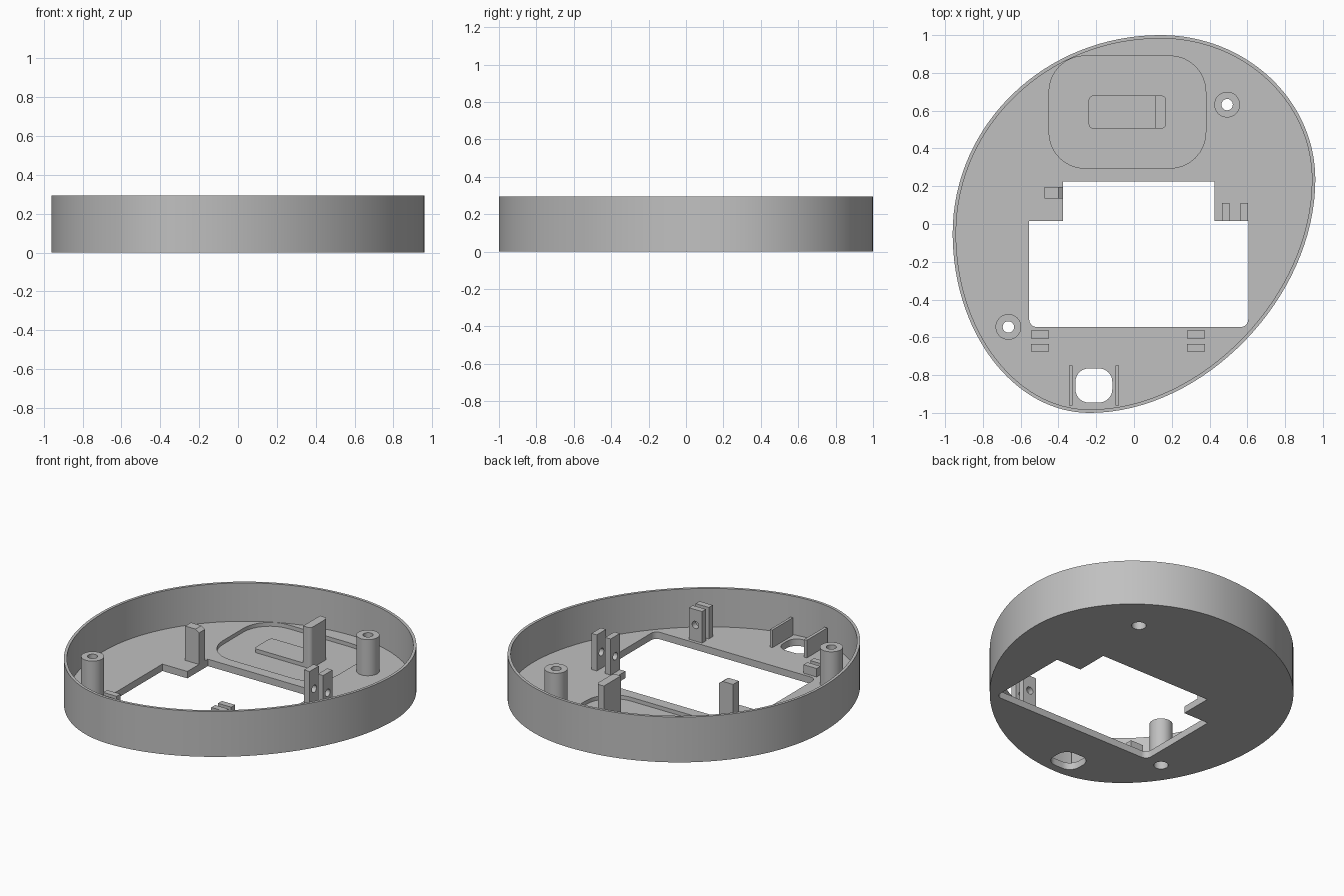
import bpy, bmesh, math
from mathutils import Vector

cube = bpy.data.objects.get("Cube")
if cube:
    bpy.data.objects.remove(cube)

HEIGHT, FLOOR, RECESS, WALL = 0.295, 0.045, 0.02, 0.018

grey = bpy.data.materials.new("plain_grey")
grey.use_nodes = True
grey.diffuse_color = (0.53, 0.53, 0.53, 1)
grey.node_tree.nodes["Principled BSDF"].inputs["Base Color"].default_value = grey.diffuse_color


def prism(name, pts, z0, z1, axis="z"):
    """Extrude a closed outline between two levels along z, x or y."""
    place = {"z": lambda a, b, h: (a, b, h),
             "x": lambda a, b, h: (h, a, b),
             "y": lambda a, b, h: (a, h, b)}[axis]
    bm = bmesh.new()
    low = [bm.verts.new(place(a, b, z0)) for a, b in pts]
    high = [bm.verts.new(place(a, b, z1)) for a, b in pts]
    bm.faces.new(low[::-1])
    bm.faces.new(high)
    n = len(pts)
    for i in range(n):
        j = (i + 1) % n
        bm.faces.new((low[i], low[j], high[j], high[i]))
    bmesh.ops.recalc_face_normals(bm, faces=bm.faces)
    mesh = bpy.data.meshes.new(name)
    bm.to_mesh(mesh)
    bm.free()
    mesh.materials.append(grey)
    ob = bpy.data.objects.new(name, mesh)
    bpy.context.collection.objects.link(ob)
    return ob


def rect(x0, x1, y0, y1, radii=(0, 0, 0, 0)):
    """Rectangle outline; radii run lower left, lower right, upper right, upper left."""
    pts = []
    corners = [(x0, y0, 1, 1), (x1, y0, -1, 1), (x1, y1, -1, -1), (x0, y1, 1, -1)]
    for k, ((x, y, sx, sy), r) in enumerate(zip(corners, radii)):
        if r == 0:
            pts.append((x, y))
            continue
        for i in range(9):
            a = math.pi + (k + i / 8) * math.pi / 2
            pts.append((x + sx * r + r * math.cos(a), y + sy * r + r * math.sin(a)))
    return pts


def circle(x, y, r, n=40):
    return [(x + r * math.cos(2 * math.pi * i / n), y + r * math.sin(2 * math.pi * i / n))
            for i in range(n)]


def cut(ob, *cutters):
    """Subtract the cutters from the object and remove them."""
    bpy.context.view_layer.objects.active = ob
    for c in cutters:
        c.hide_render = True
        mod = ob.modifiers.new("cut", "BOOLEAN")
        mod.operation, mod.solver, mod.object = "DIFFERENCE", "EXACT", c
        bpy.ops.object.modifier_apply(modifier=mod.name)
        bpy.data.objects.remove(c)


def quarter(p, corner, q, k, n=32):
    """One quarter of the egg outline as a cubic curve."""
    p, corner, q = Vector(p), Vector(corner), Vector(q)
    a, b = p.lerp(corner, k), q.lerp(corner, k)
    return [p * (1 - t) ** 3 + a * 3 * t * (1 - t) ** 2 + b * 3 * t * t * (1 - t) + q * t ** 3
            for t in (i / n for i in range(n))]


# Egg-shaped outline and its inward offset
right, top, left, bottom = (0.96, 0.235), (0.14, 1), (-0.96, -0.05), (-0.235, -1)
outer = (quarter(right, (0.96, 1), top, 0.552) + quarter(top, (-0.96, 1), left, 0.552)
         + quarter(left, (-0.96, -1), bottom, 0.552) + quarter(bottom, (0.96, -1), right, 0.505))
inner = []
for i, p in enumerate(outer):
    d = (outer[(i + 1) % len(outer)] - outer[i - 1]).normalized()
    inner.append(p + Vector((-d.y, d.x)) * WALL)

# Shell: wall and floor with recess, windows and screw holes
BOSSES = [("back", 0.493, 0.632), ("front", -0.665, -0.545)]
shell = prism("shell", outer, 0, HEIGHT)
cut(shell,
    prism("hollow", inner, FLOOR, 1),
    prism("pad_recess", rect(-0.45, 0.38, 0.295, 0.89, (0.19,) * 4), RECESS, 0.1),
    prism("window_main", rect(-0.555, 0.605, -0.545, 0.015, (0.04, 0.04, 0, 0)), -1, 0.2),
    prism("window_back", rect(-0.375, 0.425, -0.1, 0.225), -1, 0.2),
    prism("cable_hole", rect(-0.31, -0.115, -0.945, -0.765, (0.07,) * 4), -1, 0.2),
    *[prism("screw_hole", circle(x, y, 0.043), -1, 0.2) for _, x, y in BOSSES])
parts = [shell]

# Hollow screw bosses, wider bore below
for side, x, y in BOSSES:
    boss = prism(side + "_screw_boss", circle(x, y, 0.068), FLOOR, 0.28)
    cut(boss, prism("bore", circle(x, y, 0.03), -1, 1),
        prism("counterbore", circle(x, y, 0.043), -1, 0.18))
    parts.append(boss)

# Tongue lying in the recess with an upright tab at its end
parts.append(prism("tongue", rect(-0.24, 0.115, 0.505, 0.68, (0.025, 0, 0, 0.025)),
                   RECESS, FLOOR))
parts.append(prism("tongue_tab", rect(0.115, 0.17, 0.505, 0.68, (0, 0.025, 0.025, 0)),
                   RECESS, 0.285))

# Clip post beside the window, its top sloping on one side
parts.append(prism("clip_post", [(-0.475, FLOOR), (-0.375, FLOOR), (-0.375, 0.25),
                                 (-0.4, 0.268), (-0.475, 0.268)], 0.135, 0.195, "y"))

# Pivot lugs drilled along x
for name, x0, x1 in (("inner_pivot_lug", 0.465, 0.505), ("outer_pivot_lug", 0.565, 0.603)):
    lug = prism(name, rect(x0, x1, 0.015, 0.11), FLOOR, 0.28)
    cut(lug, prism("pin_hole", circle(0.062, 0.15, 0.024, 24), 0, 1, "x"))
    parts.append(lug)

# Front lug pairs: tall drilled pair on the left, short plain pair on the right
for name, y0, y1 in (("rear", -0.605, -0.565), ("fore", -0.675, -0.635)):
    lug = prism(name + "_tall_lug", rect(0.28, 0.375, y0, y1), FLOOR, 0.25)
    cut(lug, prism("pin_hole", circle(0.328, 0.15, 0.024, 24), -1, 0, "y"))
    parts.append(lug)
    parts.append(prism(name + "_short_lug", rect(-0.545, -0.45, y0, y1), FLOOR, 0.1))

# Thin guide plates either side of the cable hole
for name, x0, x1 in (("right", -0.345, -0.325), ("left", -0.097, -0.08)):
    parts.append(prism(name + "_guide_plate", rect(x0, x1, -0.96, -0.75), FLOOR, 0.16))

# Smooth the curved sides, keeping edges sharp
bpy.ops.object.select_all(action="DESELECT")
for ob in parts:
    ob.select_set(True)
bpy.context.view_layer.objects.active = shell
bpy.ops.object.shade_smooth_by_angle(angle=math.radians(30))
